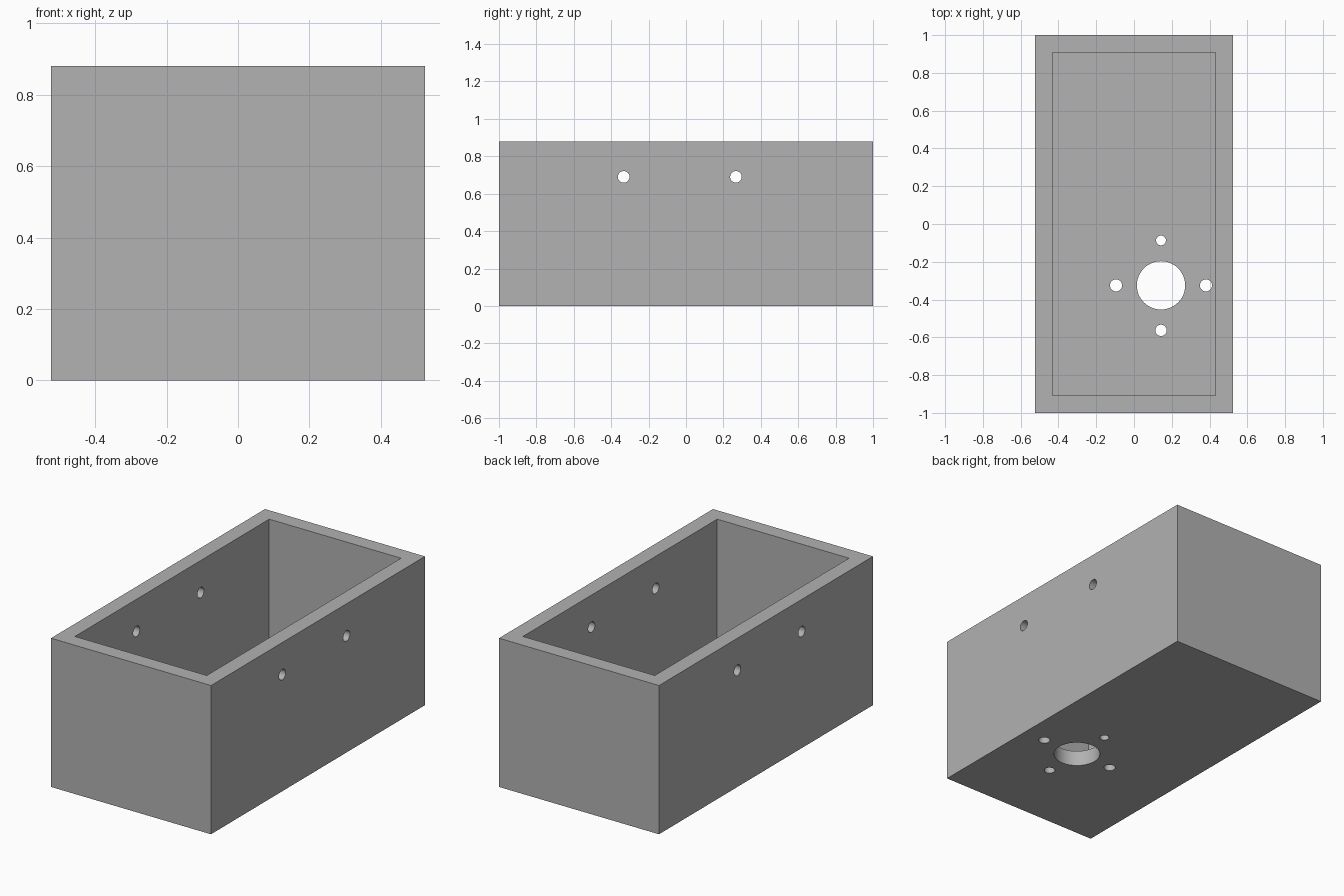
import bpy
from math import pi

if "Cube" in bpy.data.objects:
    bpy.data.objects.remove(bpy.data.objects["Cube"], do_unlink=True)

WIDTH, LENGTH, HEIGHT, WALL = 1.047, 2.0, 0.88, 0.092

grey = bpy.data.materials.new("plain grey")
grey.use_nodes = True
colour = (0.445, 0.445, 0.445, 1)
grey.diffuse_color = colour
grey.node_tree.nodes["Principled BSDF"].inputs["Base Color"].default_value = colour


def block(name, size, bottom):
    bpy.ops.mesh.primitive_cube_add(size=1, location=(0, 0, bottom + size[2] / 2))
    ob = bpy.context.object
    ob.name = name
    ob.scale = size
    bpy.ops.object.transform_apply(location=True, rotation=False, scale=True)
    ob.data.materials.append(grey)
    return ob


def drill(name, radius, depth, location, rotation=(0, 0, 0)):
    bpy.ops.mesh.primitive_cylinder_add(vertices=48, radius=radius, depth=depth,
                                        location=location, rotation=rotation)
    ob = bpy.context.object
    ob.name = name
    ob.data.materials.append(grey)
    return ob


# Open box and its cavity
box = block("open_box", (WIDTH, LENGTH, HEIGHT), 0)
cutters = [block("cavity_cutter", (WIDTH - 2 * WALL, LENGTH - 2 * WALL, HEIGHT), WALL)]

# Large floor hole with four screw holes around it
cx, cy, ring = 0.143, -0.325, 0.238
cutters.append(drill("floor_hole_cutter", 0.128, 4 * WALL, (cx, cy, 0)))
for dx, dy, radius in ((1, 0, 0.032), (-1, 0, 0.032), (0, 1, 0.026), (0, -1, 0.03)):
    cutters.append(drill("screw_hole_cutter", radius, 4 * WALL,
                         (cx + dx * ring, cy + dy * ring, 0)))

# Holes straight through both long walls
for y in (-0.333, 0.267):
    cutters.append(drill("wall_hole_cutter", 0.031, 2 * WIDTH, (0, y, 0.69), (0, pi / 2, 0)))

# Cut everything out, then discard the cutters
for cutter in cutters:
    cutter.hide_render = True
    mod = box.modifiers.new(cutter.name, "BOOLEAN")
    mod.operation = "DIFFERENCE"
    mod.solver = "EXACT"
    mod.object = cutter
bpy.ops.object.select_all(action="DESELECT")
box.select_set(True)
bpy.context.view_layer.objects.active = box
for mod in list(box.modifiers):
    bpy.ops.object.modifier_apply(modifier=mod.name)
for cutter in cutters:
    bpy.data.objects.remove(cutter, do_unlink=True)

bpy.ops.object.shade_smooth_by_angle()
